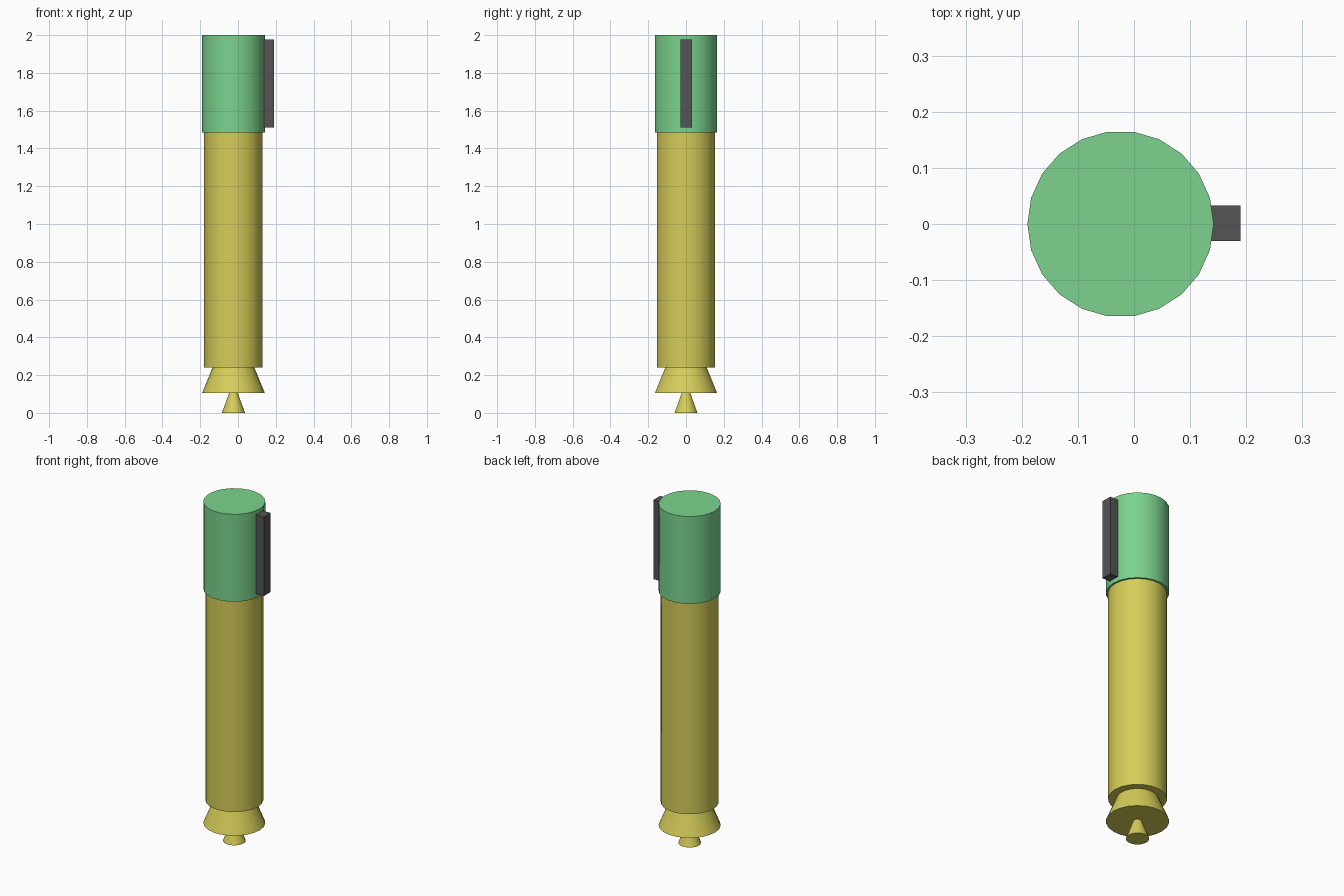
import bpy
import math

default = bpy.data.objects.get("Cube")
if default:
    bpy.data.objects.remove(default, do_unlink=True)

AXIS_X = -0.024  # the barrel sits off centre to make room for the clip
SIDES = 22


def make_material(name, colour):
    mat = bpy.data.materials.new(name)
    mat.use_nodes = True
    mat.diffuse_color = (*colour, 1)
    bsdf = next(n for n in mat.node_tree.nodes if n.type == "BSDF_PRINCIPLED")
    bsdf.inputs["Base Color"].default_value = (*colour, 1)
    return mat


yellow = make_material("yellow", (0.67, 0.61, 0.10))
green = make_material("green", (0.20, 0.65, 0.27))
dark_grey = make_material("dark_grey", (0.09, 0.09, 0.09))


def add_section(name, z_low, z_high, r_low, r_high, mat):
    """Round section of the pen between two heights."""
    bpy.ops.mesh.primitive_cone_add(
        vertices=SIDES, radius1=r_low, radius2=r_high, depth=z_high - z_low,
        location=(AXIS_X, 0, (z_low + z_high) / 2),
        rotation=(0, 0, math.pi / 2))
    obj = bpy.context.object
    obj.name = name
    obj.data.materials.append(mat)
    bpy.ops.object.shade_smooth_by_angle(angle=math.radians(30))


# Barrel, flared grip and nib
add_section("nib", 0, 0.105, 0.061, 0.023, yellow)
add_section("grip", 0.105, 0.24, 0.166, 0.111, yellow)
add_section("barrel", 0.24, 1.485, 0.155, 0.155, yellow)

# Cap
add_section("cap", 1.485, 2.0, 0.166, 0.166, green)

# Pocket clip, slightly sunk into the cap
bpy.ops.mesh.primitive_cube_add(size=1, location=(0.16, 0.0015, 1.743))
clip = bpy.context.object
clip.name = "clip"
clip.scale = (0.06, 0.063, 0.466)
bpy.ops.object.transform_apply(location=False, rotation=False, scale=True)
clip.data.materials.append(dark_grey)
